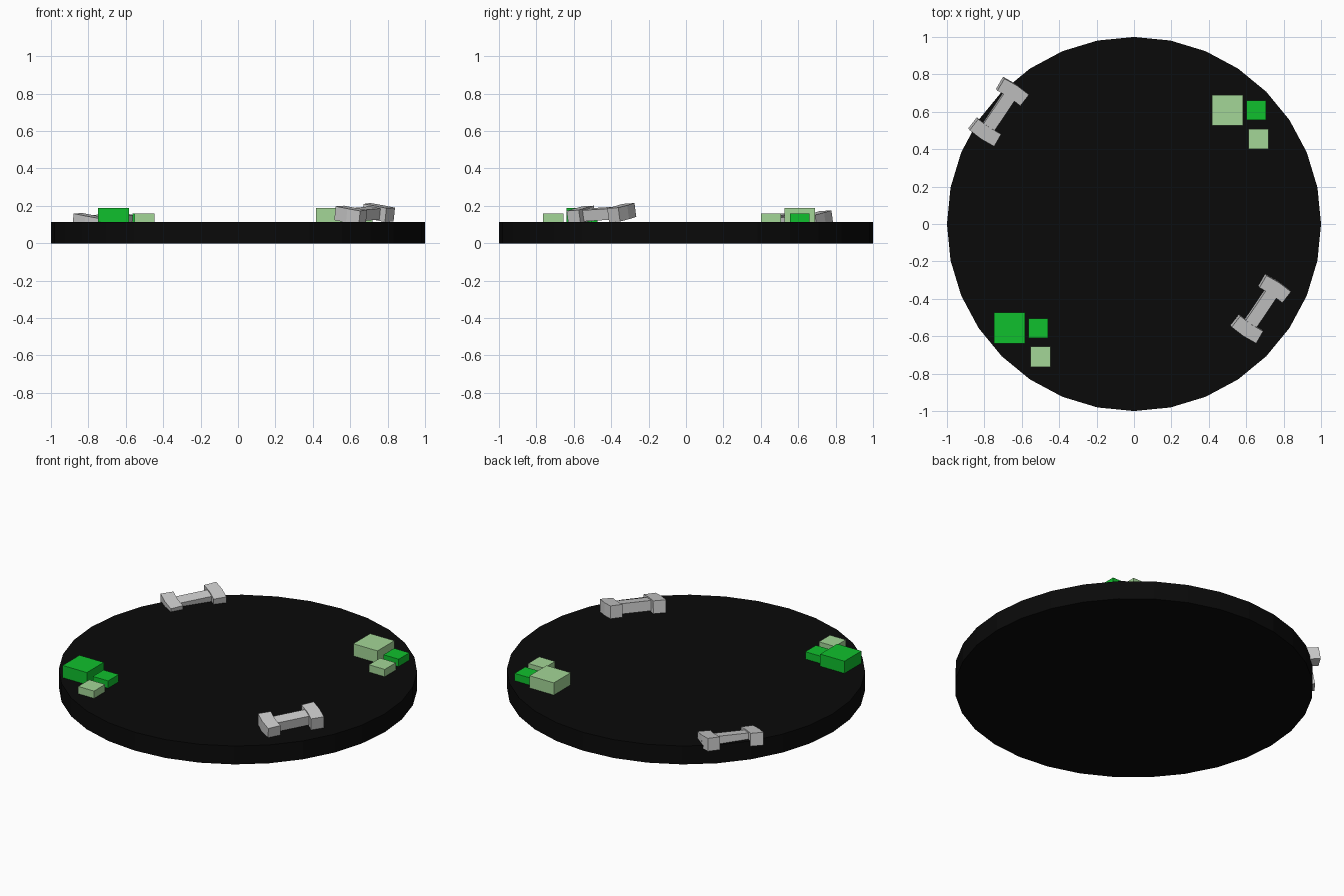
import bpy, bmesh
from math import radians
from mathutils import Matrix, Vector

if "Cube" in bpy.data.objects:
    bpy.data.objects.remove(bpy.data.objects["Cube"])


def material(name, rgb):
    m = bpy.data.materials.new(name)
    m.diffuse_color = (*rgb, 1)
    m.use_nodes = True
    m.node_tree.nodes["Principled BSDF"].inputs["Base Color"].default_value = m.diffuse_color
    return m


BLACK = material("black", (0.003, 0.003, 0.003))
GREEN = material("green", (0.005, 0.53, 0.026))
PALE = material("pale_green", (0.37, 0.67, 0.31))
TOP = 0.113


def finish(bm, name, mat=None):
    mesh = bpy.data.meshes.new(name)
    bm.to_mesh(mesh)
    bm.free()
    ob = bpy.data.objects.new(name, mesh)
    bpy.context.collection.objects.link(ob)
    if mat:
        mesh.materials.append(mat)
    return ob


def add_box(bm, center, size, yaw=0):
    m = (Matrix.Translation(center) @ Matrix.Rotation(radians(yaw), 4, 'Z')
         @ Matrix.Diagonal((*size, 1)))
    bmesh.ops.create_cube(bm, size=1, matrix=m)


# Round base plate
bpy.ops.mesh.primitive_cylinder_add(vertices=32, radius=1, depth=TOP, location=(0, 0, TOP / 2))
plate = bpy.context.object
plate.name = "plate"
plate.data.materials.append(BLACK)


# Vegetable cubes: one large and two small per group, sunk slightly into the plate
def block(name, x, y, width, top, mat):
    bm = bmesh.new()
    bottom = TOP - 0.01
    add_box(bm, (x, y, (top + bottom) / 2), (width, width, top - bottom))
    finish(bm, name, mat)


for side, x, y, big_mat in (("back", 0.50, 0.608, PALE), ("front", -0.665, -0.557, GREEN)):
    block(side + "_large_cube", x, y, 0.165, 0.188, big_mat)
    block(side + "_small_cube", x + 0.154, y, 0.104, 0.158, GREEN)
    block(side + "_pale_small_cube", x + 0.165, y - 0.153, 0.108, 0.158, PALE)


# Bones: a shaft with two knuckles at each end, lying slightly tilted
def bone(name, location):
    bm = bmesh.new()
    add_box(bm, (0, 0, 0), (0.23, 0.07, 0.06))
    for end in (-1, 1):
        for side in (-1, 1):
            add_box(bm, (end * 0.132, side * 0.037, 0), (0.075, 0.08, 0.075),
                    end * side * 4)
    ob = finish(bm, name)
    ob.matrix_world = (Matrix.Translation(location)
                       @ Matrix.Rotation(radians(56), 4, 'Z')
                       @ Matrix.Rotation(radians(-3), 4, 'Y')
                       @ Matrix.Rotation(radians(9), 4, 'X'))


bone("front_bone", Vector((0.677, -0.452, 0.157)))
bone("back_bone", Vector((-0.724, 0.601, 0.118)))
